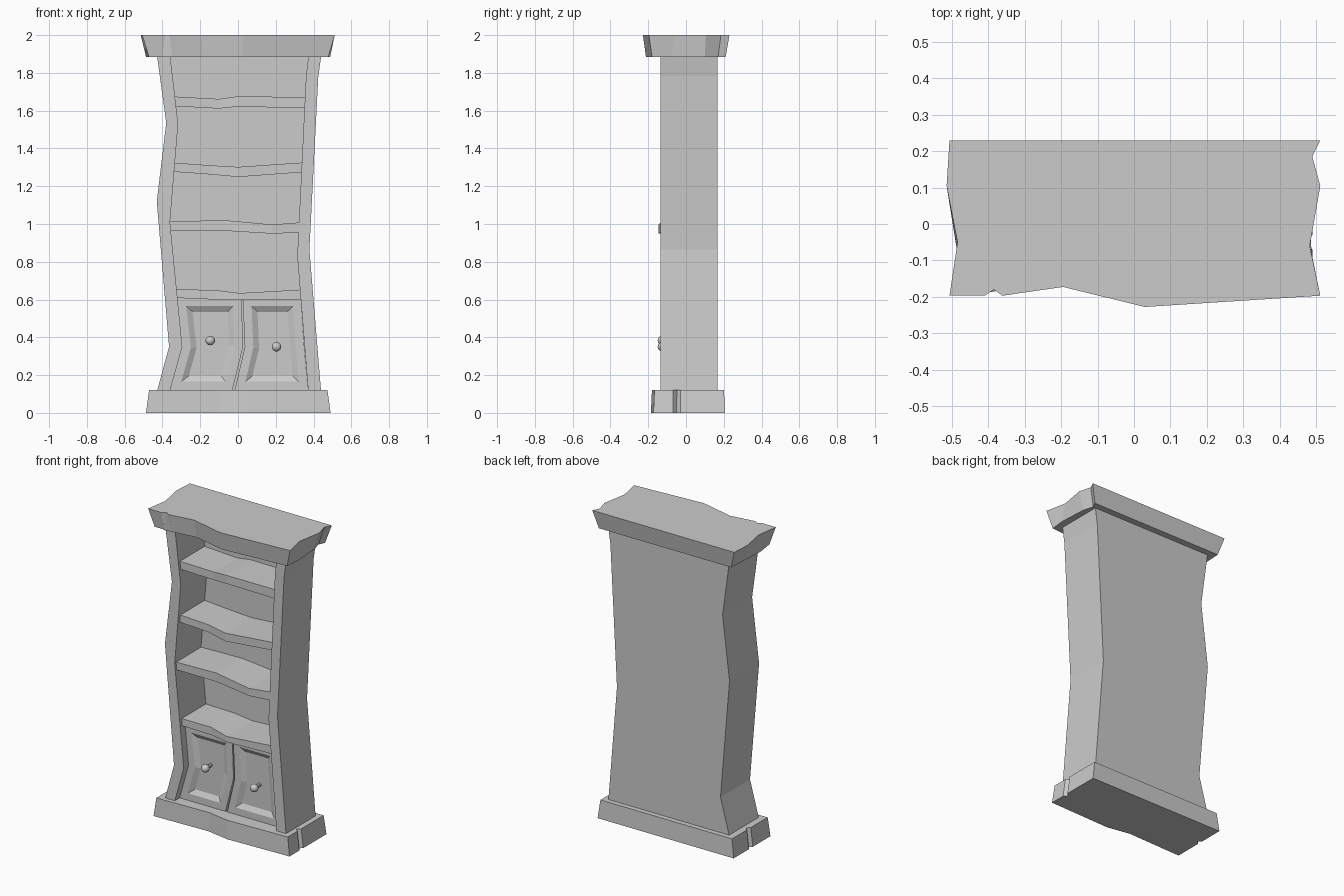
import bpy, bmesh
from mathutils import Vector

if "Cube" in bpy.data.objects:
    bpy.data.objects.remove(bpy.data.objects["Cube"])


def finish(bm, name):
    bmesh.ops.recalc_face_normals(bm, faces=bm.faces)
    me = bpy.data.meshes.new(name)
    bm.to_mesh(me)
    bm.free()
    ob = bpy.data.objects.new(name, me)
    bpy.context.collection.objects.link(ob)
    return ob


def loft(name, rings):
    """Closed solid through rings of equal point count, capped at both ends."""
    bm = bmesh.new()
    vs = [[bm.verts.new(p) for p in r] for r in rings]
    n = len(rings[0])
    for a, b in zip(vs, vs[1:]):
        for i in range(n):
            j = (i + 1) % n
            bm.faces.new((a[i], a[j], b[j], b[i]))
    bm.faces.new(vs[0])
    bm.faces.new(vs[-1])
    return finish(bm, name)


def slab(name, outline, y0, y1):
    """Front-view outline (x, z) extruded from y0 to y1."""
    return loft(name, [[(x, y, z) for x, z in outline] for y in (y0, y1)])


def x_at(profile, z):
    for (xa, za), (xb, zb) in zip(profile, profile[1:]):
        if zb <= z <= za:
            return xb + (xa - xb) * (z - zb) / (za - zb)
    return profile[-1][0]


# Wavy profiles (x, z), top to bottom
left_out = [(-.43, 1.9), (-.38, 1.535), (-.43, 1.12), (-.365, .35), (-.43, .11)]
left_in = [(-.36, 1.9), (-.317, 1.53), (-.36, 1.01), (-.295, .35), (-.362, .11)]
right_out = [(.442, 1.9), (.425, 1.78), (.378, .865), (.44, .11)]
right_in = [(.374, 1.9), (.36, 1.78), (.314, .83), (.372, .11)]

# Side panels and back
slab("left_side", left_out + left_in[::-1], -.135, .155)
slab("right_side", right_out + right_in[::-1], -.135, .155)
slab("back_panel", left_out + right_out[::-1], .135, .168)

# Shelves: (x, top z, bottom z, front y)
shelves = [
    [(-.32, 1.676, 1.625, -.12), (-.1, 1.662, 1.611, -.105),
     (.0, 1.676, 1.622, -.125), (.355, 1.671, 1.612, -.115)],
    [(-.34, 1.326, 1.278, -.115), (-.14, 1.31, 1.262, -.105),
     (0, 1.302, 1.249, -.13), (.335, 1.327, 1.276, -.115)],
    [(-.36, 1.013, .965, -.12), (-.07, 1.02, .964, -.12),
     (.18, .997, .949, -.145), (.32, 1.01, .955, -.13)],
    [(-.32, .655, .61, -.115), (-.12, .65, .6, -.105),
     (.01, .634, .597, -.13), (.33, .654, .6, -.115)],
]
for k, pts in enumerate(shelves):
    rings = []
    for i, (x, zt, zb, y) in enumerate(pts):
        if i == 0:
            x = x_at(left_in, zt) - .03
        elif i == len(pts) - 1:
            x = x_at(right_in, zt) + .03
        rings.append([(x, y, zb), (x, y, zt), (x, .14, zt), (x, .14, zb)])
    loft(f"shelf_{k + 1}", rings)


# Cupboard doors with recessed, bevelled panels
def door(name, outline, y=-.085):
    bm = bmesh.new()
    front = bm.faces.new([bm.verts.new((x, y, z)) for x, z in outline])
    front.normal_update()
    if front.normal.y > 0:
        front.normal_flip()
    edges = list(front.edges)
    ext = bmesh.ops.extrude_edge_only(bm, edges=edges)
    new = [v for v in ext["geom"] if isinstance(v, bmesh.types.BMVert)]
    bmesh.ops.translate(bm, verts=new, vec=(0, .035, 0))
    bmesh.ops.contextual_create(
        bm, geom=[e for e in ext["geom"] if isinstance(e, bmesh.types.BMEdge)])
    bm.normal_update()
    bmesh.ops.inset_region(bm, faces=[front], thickness=.045, depth=0, use_even_offset=True)
    bmesh.ops.inset_region(bm, faces=[front], thickness=.03, depth=0, use_even_offset=True)
    for v in front.verts:
        v.co.y = y + .018
    return finish(bm, name)


door("left_door", [(-.325, .61), (-.295, .35), (-.36, .12), (-.03, .12), (.027, .35), (.018, .61)])
door("right_door", [(.025, .61), (.036, .35), (-.018, .12), (.371, .12), (.351, .35), (.332, .61)])

# Knobs with stems
for side, kx, kz in (("left", -.147, .383), ("right", .204, .35)):
    bm = bmesh.new()
    bmesh.ops.create_uvsphere(bm, u_segments=16, v_segments=10, radius=.025)
    bmesh.ops.translate(bm, verts=bm.verts, vec=(kx, -.125, kz))
    for f in bm.faces:
        f.smooth = True
    finish(bm, side + "_knob")
    ring = [(kx + a * .011, kz + b * .011) for a, b in
            ((1, 0), (.7, .7), (0, 1), (-.7, .7), (-1, 0), (-.7, -.7), (0, -1), (.7, -.7))]
    slab(side + "_knob_stem", ring, -.12, -.06)

# Crown: chipped flaring slab, top and bottom outlines
crown_top = [(-.507, .23), (.512, .23), (.49, .185), (.512, .105), (.483, -.06), (.512, -.197),
             (.03, -.228), (-.195, -.173), (-.362, -.197), (-.385, -.18), (-.41, -.197),
             (-.507, -.197), (-.485, -.05), (-.515, .105)]
crown_low = [(-.472, .21), (.478, .21), (.458, .17), (.478, .1), (.488, -.08), (.478, -.18),
             (.03, -.212), (-.185, -.16), (-.35, -.18), (-.4, -.188), (-.41, -.18),
             (-.472, -.18), (-.487, -.07), (-.478, .1)]
loft("crown", [[(x, y, 1.885) for x, y in crown_low], [(x, y, 2) for x, y in crown_top]])

# Plinth: tapered slab with a notch on each end
plinth = [(-.487, .207), (.49, .207), (.49, -.03), (.468, -.05), (.49, -.07), (.49, -.172),
          (.05, -.186), (-.1, -.158), (-.487, -.17), (-.487, .01), (-.465, .03), (-.487, .05)]
loft("plinth", [[(x, y, 0) for x, y in plinth],
                [(x * .967, y * .97, .12) for x, y in plinth]])
